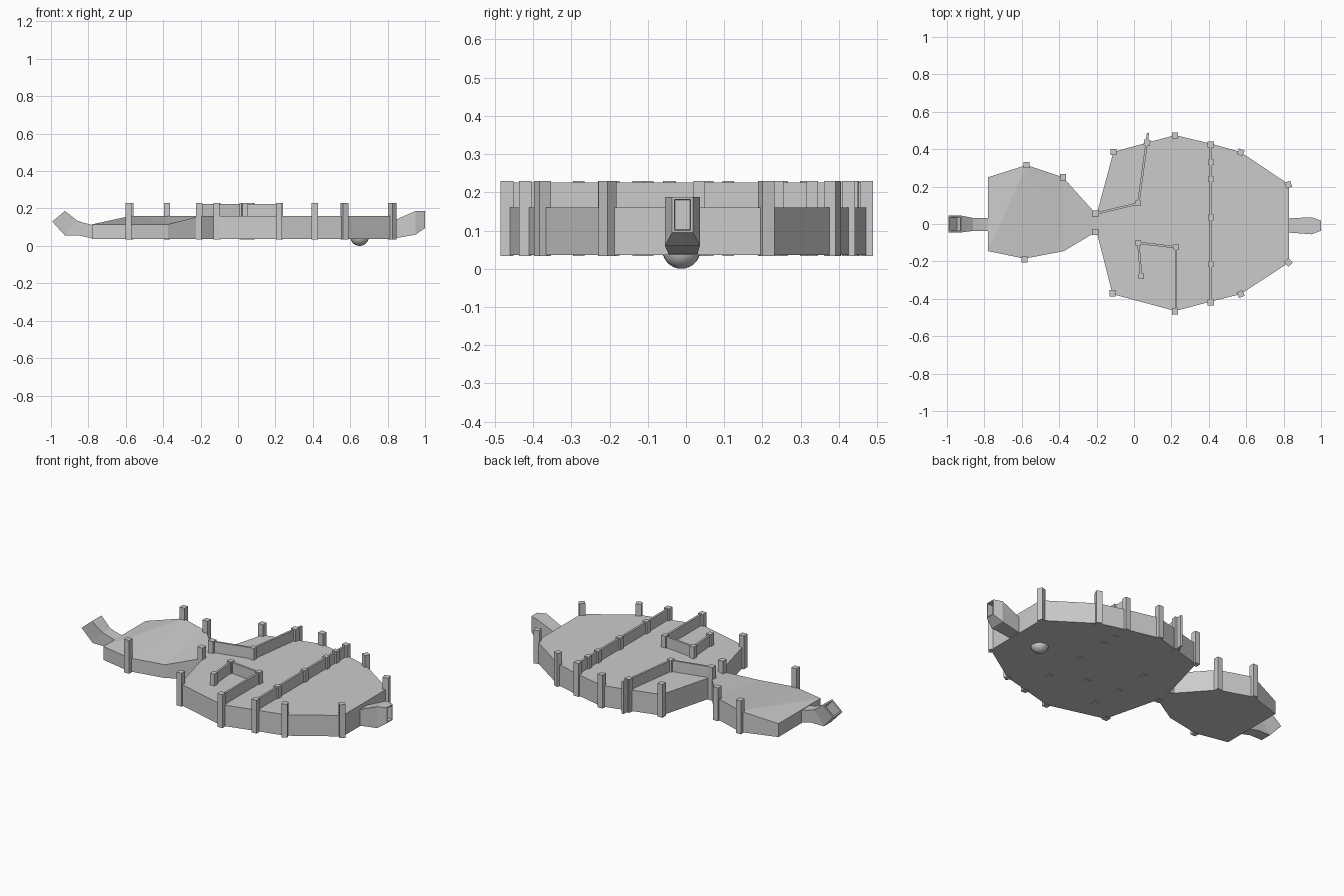
import bpy, bmesh, math
from mathutils import Vector, Matrix

if "Cube" in bpy.data.objects:
    bpy.data.objects.remove(bpy.data.objects["Cube"])

GREY = bpy.data.materials.new("stone_grey")
GREY.diffuse_color = (0.6, 0.6, 0.6, 1)
GREY.use_nodes = True
GREY.node_tree.nodes["Principled BSDF"].inputs["Base Color"].default_value = GREY.diffuse_color


def finish(name, bm):
    bmesh.ops.recalc_face_normals(bm, faces=bm.faces)
    me = bpy.data.meshes.new(name)
    bm.to_mesh(me)
    bm.free()
    me.materials.append(GREY)
    ob = bpy.data.objects.new(name, me)
    bpy.context.collection.objects.link(ob)
    return ob


def slab(name, outline, z0, tops, top_faces=None):
    """Vertical-sided slab; tops gives the height of each outline corner."""
    bm = bmesh.new()
    lo = [bm.verts.new((x, y, z0)) for x, y in outline]
    hi = [bm.verts.new((x, y, z)) for (x, y), z in zip(outline, tops)]
    n = len(lo)
    bm.faces.new(lo)
    for i in range(n):
        j = (i + 1) % n
        bm.faces.new((lo[i], lo[j], hi[j], hi[i]))
    for f in top_faces or [range(n)]:
        bm.faces.new([hi[i] for i in f])
    return finish(name, bm)


def post(name, x, y, angle=0, z0=0.033, z1=0.23, w=0.033):
    bm = bmesh.new()
    m = (Matrix.Translation((x, y, (z0 + z1) / 2))
         @ Matrix.Rotation(math.radians(angle), 4, 'Z')
         @ Matrix.Diagonal((w, w, z1 - z0, 1)))
    bmesh.ops.create_cube(bm, size=1, matrix=m)
    return finish(name, bm)


def wall(name, a, b, z0=0.036, z1=0.225, t=0.012):
    a, b = Vector(a), Vector(b)
    d = (b - a).normalized() * t / 2
    s = Vector((-d.y, d.x))
    return slab(name, [a + s, a - s, b - s, b + s], z0, [z1] * 4)


def spout(name, sections, rim, depth):
    """Loft of four-cornered sections with a recess sunk into the last one.
    Section: low (x, z), high (x, z), y range."""
    bm = bmesh.new()
    rings = []
    for (xl, zl), (xh, zh), (y0, y1) in sections:
        rings.append([bm.verts.new(p) for p in
                      ((xl, y0, zl), (xl, y1, zl), (xh, y1, zh), (xh, y0, zh))])
    for a, b in zip(rings, rings[1:]):
        for i in range(4):
            j = (i + 1) % 4
            bm.faces.new((a[i], a[j], b[j], b[i]))
    bm.faces.new(rings[0])
    end = bm.faces.new(rings[-1])
    bmesh.ops.recalc_face_normals(bm, faces=bm.faces)
    bmesh.ops.inset_region(bm, faces=[end], thickness=rim)
    bmesh.ops.inset_region(bm, faces=[end], thickness=0.002, depth=-depth)
    return finish(name, bm)


# large platform
big = [(-0.2, 0.05), (-0.11, 0.385), (0.07, 0.435), (0.22, 0.475), (0.41, 0.43),
       (0.57, 0.385), (0.83, 0.21), (0.83, -0.205), (0.57, -0.375), (0.41, -0.415),
       (0.22, -0.465), (-0.115, -0.375), (-0.2, -0.04)]
slab("large_platform", big, 0.036, [0.16] * len(big))

# small platform with a sloping top
small = [(-0.2, 0.05), (-0.38, 0.25), (-0.575, 0.315), (-0.78, 0.25),
         (-0.78, -0.145), (-0.585, -0.185), (-0.375, -0.145), (-0.2, -0.04)]
slab("small_platform", small, 0.036,
     [0.16, 0.16, 0.16, 0.115, 0.115, 0.115, 0.115, 0.16],
     [(2, 3, 4), (2, 4, 5), (2, 5, 6), (1, 2, 6), (0, 1, 6, 7)])

# posts around the rims
for i, (x, y, a) in enumerate([
        (-0.575, 0.315, 0), (-0.38, 0.25, 0), (-0.585, -0.19, 0),
        (-0.207, 0.055, 0), (-0.207, -0.043, 0), (-0.11, 0.385, 0),
        (0.07, 0.435, -8), (0.22, 0.473, 0), (0.41, 0.425, 0),
        (0.57, 0.383, -25), (0.825, 0.21, 20), (0.825, -0.205, 45),
        (0.57, -0.375, 25), (0.41, -0.42, 0), (0.22, -0.468, 0),
        (-0.115, -0.37, 0)]):
    post(f"rim_post_{i}", x, y, a)

# posts along the inner walls
for i, (x, y) in enumerate([(0.41, 0.33), (0.41, 0.24), (0.41, 0.035),
                            (0.41, -0.215), (0.023, 0.11), (0.023, -0.1),
                            (0.038, -0.28), (0.225, -0.125)]):
    post(f"inner_post_{i}", x, y, w=0.03)

# thin inner walls
for i, (a, b) in enumerate([((-0.205, 0.055), (0.023, 0.11)),
                            ((0.023, 0.11), (0.075, 0.487)),
                            ((0.023, -0.1), (0.038, -0.28)),
                            ((0.023, -0.1), (0.225, -0.125)),
                            ((0.225, -0.125), (0.225, -0.465)),
                            ((0.41, 0.43), (0.41, -0.42))]):
    wall(f"inner_wall_{i}", a, b)

# upturned hollow tail on the left
spout("tail_spout", [((-0.77, 0.037), (-0.77, 0.11), (-0.037, 0.032)),
                     ((-0.845, 0.055), (-0.82, 0.122), (-0.037, 0.032)),
                     ((-0.925, 0.055), (-0.86, 0.135), (-0.037, 0.032)),
                     ((-0.993, 0.13), (-0.925, 0.187), (-0.045, 0.045))],
      0.012, 0.06)

# faceted spout on the right
spout("front_spout", [((0.82, 0.037), (0.82, 0.13), (-0.045, 0.03)),
                      ((0.95, 0.06), (0.95, 0.187), (-0.055, 0.036)),
                      ((1.0, 0.095), (1.0, 0.187), (-0.036, 0.018))],
      0.008, 0.035)

# round foot under the large platform
bm = bmesh.new()
bmesh.ops.create_uvsphere(bm, u_segments=24, v_segments=14, radius=0.05,
                          matrix=Matrix.Translation((0.65, -0.012, 0.05)))
for f in bm.faces:
    f.smooth = True
finish("round_foot", bm)
